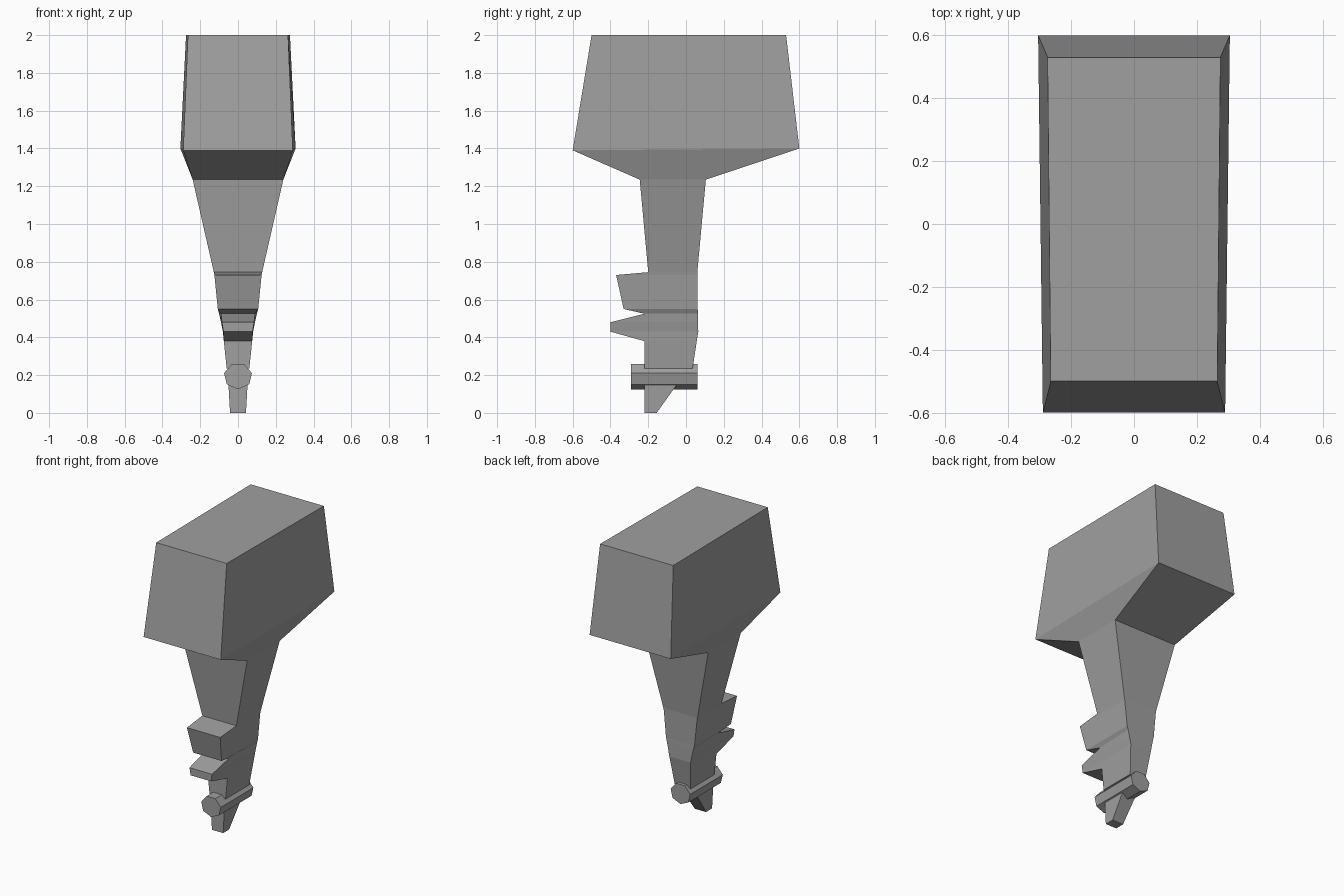
import bpy
import bmesh
import math
from mathutils import Matrix

cube = bpy.data.objects.get("Cube")
if cube:
    bpy.data.objects.remove(cube, do_unlink=True)

grey = bpy.data.materials.new("matte grey")
grey.use_nodes = True
colour = (0.35, 0.35, 0.35, 1)
grey.diffuse_color = colour
grey.node_tree.nodes["Principled BSDF"].inputs["Base Color"].default_value = colour


def finish(name, bm):
    """Turn a bmesh into a flat shaded, coloured object."""
    bmesh.ops.recalc_face_normals(bm, faces=bm.faces[:])
    mesh = bpy.data.meshes.new(name)
    bm.to_mesh(mesh)
    bm.free()
    mesh.materials.append(grey)
    bpy.context.collection.objects.link(bpy.data.objects.new(name, mesh))


def loft(name, sections):
    """Join four-sided rings; each is a (y, z, half width) front and back edge."""
    bm = bmesh.new()
    rings = []
    for (fy, fz, fw), (by, bz, bw) in sections:
        corners = ((-fw, fy, fz), (fw, fy, fz), (bw, by, bz), (-bw, by, bz))
        rings.append([bm.verts.new(c) for c in corners])
    for upper, lower in zip(rings, rings[1:]):
        for i in range(4):
            j = (i + 1) % 4
            bm.faces.new((upper[i], upper[j], lower[j], lower[i]))
    bm.faces.new(rings[0])
    bm.faces.new(rings[-1])
    finish(name, bm)


# Engine cover, flaring down and then tapering to the leg
neck = ((-0.245, 1.235, 0.24), (0.105, 1.235, 0.24))
loft("engine_cover", [
    ((-0.50, 2.0, 0.265), (0.53, 2.0, 0.275)),
    ((-0.60, 1.39, 0.29), (0.60, 1.40, 0.305)),
    neck,
])

# Leg with the two forward plates formed in its front edge
loft("drive_leg", [
    neck,
    ((-0.20, 0.745, 0.128), (0.06, 0.745, 0.128)),
    ((-0.37, 0.73, 0.125), (0.06, 0.73, 0.125)),
    ((-0.33, 0.55, 0.107), (0.062, 0.55, 0.107)),
    ((-0.22, 0.525, 0.09), (0.063, 0.525, 0.1)),
    ((-0.40, 0.48, 0.085), (0.064, 0.48, 0.09)),
    ((-0.40, 0.43, 0.077), (0.065, 0.43, 0.08)),
    ((-0.22, 0.38, 0.075), (0.057, 0.38, 0.075)),
    ((-0.22, 0.235, 0.06), (0.035, 0.235, 0.06)),
])

# Fin below the gearcase, swept at the back
loft("skeg", [
    ((-0.22, 0.19, 0.053), (-0.02, 0.19, 0.053)),
    ((-0.22, 0.0, 0.042), (-0.155, 0.0, 0.042)),
])

# Seven-sided gearcase lying front to back, one corner pointing down
bm = bmesh.new()
bmesh.ops.create_cone(bm, cap_ends=True, segments=7, radius1=0.07, radius2=0.07, depth=0.35)
lowest = min(bm.verts, key=lambda v: v.co.y)
turn = -math.pi / 2 - math.atan2(lowest.co.y, lowest.co.x)
bm.transform(Matrix.Translation((0, -0.115, 0.195))
             @ Matrix.Diagonal((1.08, 1, 1, 1))
             @ Matrix.Rotation(math.pi / 2, 4, "X")
             @ Matrix.Rotation(turn, 4, "Z"))
finish("gearcase", bm)
